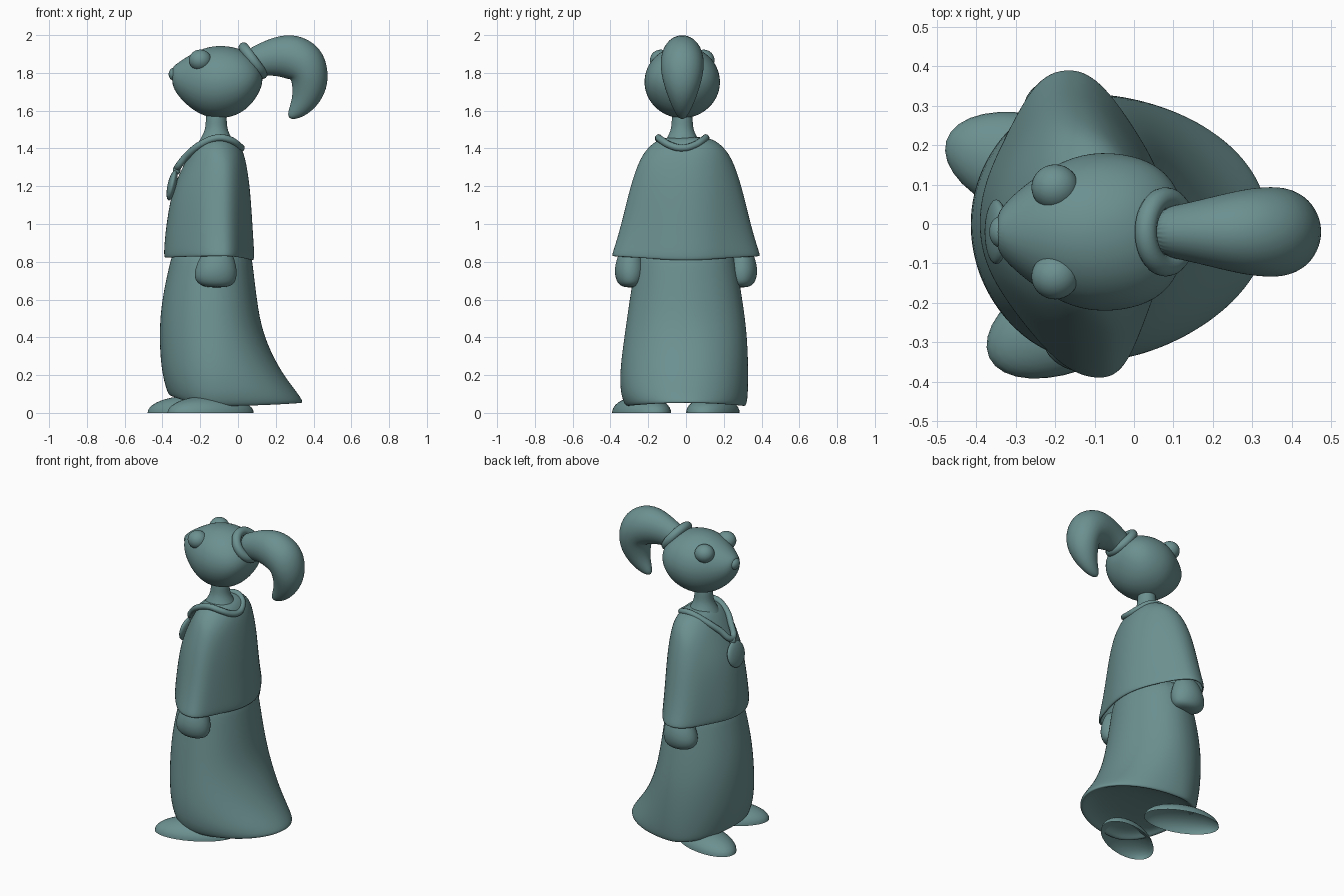
import bpy, bmesh
from math import sin, cos, pi, exp, radians
from mathutils import Vector

if "Cube" in bpy.data.objects:
    bpy.data.objects.remove(bpy.data.objects["Cube"])

N = 32
CY = -0.02  # centre line of the head and neck

MAT = bpy.data.materials.new("teal")
MAT.diffuse_color = (0.15, 0.28, 0.28, 1)
MAT.use_nodes = True
MAT.node_tree.nodes["Principled BSDF"].inputs["Base Color"].default_value = MAT.diffuse_color


def loft(name, rings, cap0=True, cap1=True, shell=0):
    """Skin a list of equal rings and smooth the result."""
    bm = bmesh.new()
    vs = [[bm.verts.new(p) for p in r] for r in rings]
    n = len(rings[0])
    for a, b in zip(vs, vs[1:]):
        for i in range(n):
            j = (i + 1) % n
            bm.faces.new((a[i], a[j], b[j], b[i]))
    if cap0:
        bm.faces.new(vs[0])
    if cap1:
        bm.faces.new(vs[-1])
    bmesh.ops.recalc_face_normals(bm, faces=bm.faces)
    for f in bm.faces:
        f.smooth = True
    me = bpy.data.meshes.new(name)
    bm.to_mesh(me)
    bm.free()
    ob = bpy.data.objects.new(name, me)
    bpy.context.collection.objects.link(ob)
    if shell:
        m = ob.modifiers.new("thickness", 'SOLIDIFY')
        m.thickness = shell
        m.offset = -1
    m = ob.modifiers.new("smooth", 'SUBSURF')
    m.levels = m.render_levels = 2
    return ob


def cloth_ring(xf, xb, cx, ry, z, zend=None, sleeve=0.0, cy=0.0):
    """Horizontal ring; zend = heights at (front, back), sleeve = side bulge."""
    out = []
    for i in range(N):
        t = 2 * pi * i / N
        c, s = cos(t), sin(t)
        bulge = sleeve * exp(-abs(c / 0.6) ** 3) * (1 if s > 0 else -1)
        y = ry * s + bulge
        x = cx + c * ((xb - cx) if c > 0 else (cx - xf)) - (0.1 * y * s * s if sleeve else 0)
        zz = z
        if zend:
            zz += ((zend[1] if c > 0 else zend[0]) - z) * c * c
        out.append((x, y + cy, zz))
    return out


def ball(name, loc, size, rot=(0, 0, 0), dome=False):
    bpy.ops.mesh.primitive_uv_sphere_add(segments=32, ring_count=20, location=loc, rotation=rot)
    ob = bpy.context.object
    ob.name = name
    bm = bmesh.new()
    bm.from_mesh(ob.data)
    if dome:  # keep the upper half only
        bmesh.ops.delete(bm, geom=[v for v in bm.verts if v.co.z < -0.01], context='VERTS')
    bmesh.ops.scale(bm, vec=size, verts=bm.verts)
    bm.to_mesh(ob.data)
    bm.free()
    bpy.ops.object.shade_smooth_by_angle(angle=radians(50))
    return ob


# Skirt with trailing hem and a shallow hollow underside
loft("skirt", [
    cloth_ring(-0.33, 0.06, -0.13, 0.24, 0.92),
    cloth_ring(-0.365, 0.08, -0.13, 0.27, 0.78),
    cloth_ring(-0.405, 0.10, -0.13, 0.30, 0.60),
    cloth_ring(-0.42, 0.13, -0.12, 0.325, 0.42),
    cloth_ring(-0.408, 0.22, -0.11, 0.342, 0.23, cy=-0.01),
    cloth_ring(-0.385, 0.31, -0.10, 0.34, 0.10, (0.14, 0.115), cy=-0.01),
    cloth_ring(-0.368, 0.355, -0.10, 0.322, 0.033, (0.09, 0.052)),
    cloth_ring(-0.345, 0.325, -0.10, 0.30, 0.036, (0.09, 0.05)),
    cloth_ring(-0.32, 0.27, -0.10, 0.27, 0.075, (0.11, 0.085)),
    cloth_ring(-0.2, 0.10, -0.08, 0.14, 0.10),
])

# Cape with sleeves that flare sideways (front, back, centre, half width, sleeve, z, hem heights)
cape = [(-0.17, -0.05, -0.11, 0.085, 0, 1.462, None), (-0.20, -0.01, -0.11, 0.15, 0, 1.448, None),
        (-0.24, 0.022, -0.11, 0.208, 0, 1.40, None), (-0.28, 0.044, -0.115, 0.245, 0.008, 1.33, None),
        (-0.348, 0.065, -0.12, 0.265, 0.034, 1.19, None), (-0.378, 0.076, -0.125, 0.275, 0.064, 1.02, None),
        (-0.392, 0.084, -0.125, 0.282, 0.094, 0.89, None),
        (-0.394, 0.09, -0.125, 0.287, 0.113, 0.825, (0.818, 0.803)),
        (-0.378, 0.07, -0.125, 0.272, 0.105, 0.832, (0.822, 0.81))]
loft("cape", [cloth_ring(a, b, c, r, z, h, s) for a, b, c, r, s, z, h in cape],
     cap1=False, shell=0.006)

# Neck
loft("neck", [cloth_ring(-0.115 - r, -0.115 + r, -0.115, r, z, cy=CY) for r, z in
              [(0.12, 1.39), (0.09, 1.44), (0.062, 1.49), (0.055, 1.53), (0.055, 1.62)]])

# Head: egg with a pointed snout, skinned along x (x, bottom, top, half width)
head = [(-0.35, 1.745, 1.825, 0.035), (-0.333, 1.70, 1.843, 0.068), (-0.28, 1.635, 1.88, 0.118),
        (-0.20, 1.577, 1.927, 0.173), (-0.11, 1.552, 1.949, 0.206), (0.0, 1.573, 1.936, 0.197),
        (0.07, 1.63, 1.894, 0.163), (0.112, 1.695, 1.847, 0.11), (0.13, 1.745, 1.80, 0.04)]
loft("head", [[(x, CY + w * cos(2 * pi * i / N), (a + b) / 2 + (b - a) / 2 * sin(2 * pi * i / N))
               for i in range(N)] for x, a, b, w in head])
ball("nose", (-0.337, CY, 1.793), (0.03, 0.04, 0.035))

# Ponytail swept along an arch (x, z, in-plane radius, half width)
tail = [(0.06, 1.85, 0.075, 0.06), (0.12, 1.868, 0.083, 0.07), (0.20, 1.887, 0.105, 0.09),
        (0.283, 1.89, 0.124, 0.11), (0.354, 1.853, 0.124, 0.116), (0.382, 1.785, 0.103, 0.11),
        (0.376, 1.71, 0.091, 0.089), (0.345, 1.638, 0.066, 0.06), (0.303, 1.59, 0.042, 0.035),
        (0.27, 1.563, 0.014, 0.016)]
rings = []
for k, (x, z, rn, ry) in enumerate(tail):
    p, q = tail[max(k - 1, 0)], tail[min(k + 1, len(tail) - 1)]
    t = Vector((q[0] - p[0], 0, q[1] - p[1])).normalized()
    n = Vector((-t.z, 0, t.x))
    rings.append([Vector((x, CY, z)) + n * rn * cos(2 * pi * i / N)
                  + Vector((0, ry * sin(2 * pi * i / N), 0)) for i in range(N)])
loft("ponytail", rings)

# Hair band
bpy.ops.mesh.primitive_torus_add(location=(0.08, CY, 1.865), rotation=(0, radians(54), 0),
                                 major_radius=0.085, minor_radius=0.028,
                                 major_segments=40, minor_segments=14)
bpy.context.object.name = "hair_band"
bpy.ops.object.shade_smooth()

# Necklace cord: half path mirrored across the centre line
half = [(0.017, 0, 1.402), (0.003, 0.06, 1.415), (-0.04, 0.11, 1.444), (-0.10, 0.125, 1.456),
        (-0.19, 0.11, 1.425), (-0.27, 0.06, 1.362), (-0.32, 0, 1.30)]
path = [(x, CY + y, z) for x, y, z in half] + [(x, CY - y, z) for x, y, z in half[-2:0:-1]]
cu = bpy.data.curves.new("necklace", 'CURVE')
cu.dimensions = '3D'
cu.bevel_depth = 0.019
cu.bevel_resolution = 3
cu.resolution_u = 8
sp = cu.splines.new('BEZIER')
sp.bezier_points.add(len(path) - 1)
for bp, co in zip(sp.bezier_points, path):
    bp.co = co
    bp.handle_left_type = bp.handle_right_type = 'AUTO'
sp.use_cyclic_u = True
bpy.context.collection.objects.link(bpy.data.objects.new("necklace", cu))
ball("pendant_link", (-0.325, CY, 1.285), (0.02, 0.022, 0.025))
ball("pendant", (-0.349, CY, 1.205), (0.024, 0.082, 0.082), (0, 0.22, 0))

# Paired parts: eyes, hands, feet
for side, s in (("left", 1), ("right", -1)):
    ball(side + "_eye", (-0.2, CY + s * 0.113, 1.867), (0.06, 0.058, 0.056))
    hx = -0.117 - 0.025 * (s + 1)
    loft(side + "_hand", [[(hx + o + a * cos(2 * pi * i / N), s * 0.295 + b * sin(2 * pi * i / N), z)
                           for i in range(N)] for o, a, b, z in
                          [(0.01, 0.06, 0.04, 0.88), (0.005, 0.09, 0.07, 0.825),
                           (0.0, 0.112, 0.085, 0.76), (-0.003, 0.112, 0.078, 0.71),
                           (0.003, 0.09, 0.06, 0.677), (0.005, 0.045, 0.03, 0.664)]])
ball("left_foot", (-0.25, 0.142, 0), (0.236, 0.13, 0.09), (0, 0, radians(-17)), True)
ball("right_foot", (-0.145, -0.235, 0), (0.245, 0.13, 0.09), (0, 0, radians(25)), True)

for ob in bpy.data.objects:
    ob.data.materials.append(MAT)
